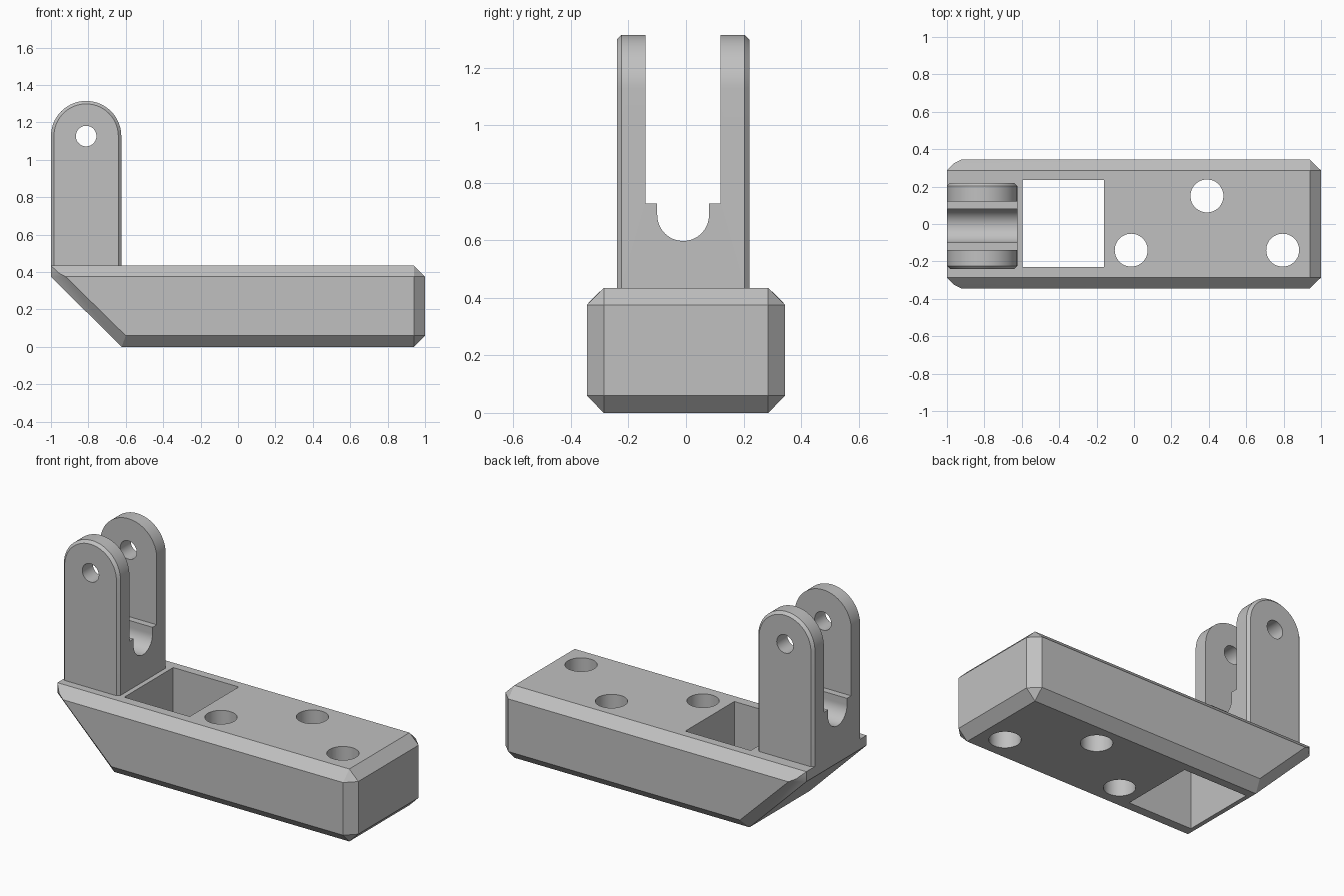
import bpy, bmesh
from math import sin, cos, pi, radians
from mathutils import Vector

if "Cube" in bpy.data.objects:
    bpy.data.objects.remove(bpy.data.objects["Cube"], do_unlink=True)

GREY = (0.53, 0.53, 0.53, 1)
grey = bpy.data.materials.new("plain grey")
grey.use_nodes = True
grey.diffuse_color = GREY
grey.node_tree.nodes["Principled BSDF"].inputs["Base Color"].default_value = GREY


def make_object(name, bm):
    bmesh.ops.recalc_face_normals(bm, faces=bm.faces)
    mesh = bpy.data.meshes.new(name)
    bm.to_mesh(mesh)
    bm.free()
    mesh.materials.append(grey)
    obj = bpy.data.objects.new(name, mesh)
    bpy.context.collection.objects.link(obj)
    return obj


def loft(name, rings):
    """Skin matching rings of points and cap both ends."""
    bm = bmesh.new()
    loops = [[bm.verts.new(p) for p in ring] for ring in rings]
    n = len(loops[0])
    for a, b in zip(loops, loops[1:]):
        for i in range(n):
            j = (i + 1) % n
            bm.faces.new((a[i], a[j], b[j], b[i]))
    bm.faces.new(loops[0])
    bm.faces.new(loops[-1])
    return make_object(name, bm)


def arc(cx, cy, r, start, end, steps):
    angles = [start + (end - start) * i / steps for i in range(steps + 1)]
    return [(cx + r * cos(a), cy + r * sin(a)) for a in angles]


def rod(name, cx, cy, r, lo, hi, place):
    circle = arc(cx, cy, r, 0, 2 * pi, 48)[:-1]
    return loft(name, [[place(u, v, w) for u, v in circle] for w in (lo, hi)])


def cut(obj, cutters):
    bpy.context.view_layer.objects.active = obj
    for cutter in cutters:
        cutter.hide_render = True
        mod = obj.modifiers.new("cut", 'BOOLEAN')
        mod.operation, mod.solver, mod.object = 'DIFFERENCE', 'EXACT', cutter
        bpy.ops.object.modifier_apply(modifier=mod.name)
        bpy.data.objects.remove(cutter, do_unlink=True)


def smooth(obj):
    bpy.ops.object.select_all(action='DESELECT')
    obj.select_set(True)
    bpy.context.view_layer.objects.active = obj
    bpy.ops.object.shade_smooth_by_angle(angle=radians(25))


# Chamfered base block with sloping end: hull of the inner and outer outlines
inner = [(-1, .435), (-1, .375), (-.622, 0), (.94, 0), (1, .06), (1, .376), (.94, .435)]
outer = [(-.922, .376), (-.6, .06), (.94, .06), (.94, .376)]
bm = bmesh.new()
for side in (-1, 1):
    for outline, y in ((inner, .286), (outer, .345), ([(-.96, .396)], .326)):
        for x, z in outline:
            bm.verts.new((x, side * y, z))
bmesh.ops.convex_hull(bm, input=bm.verts)
bmesh.ops.dissolve_limit(bm, angle_limit=radians(1), verts=bm.verts, edges=bm.edges)
base = make_object("base_block", bm)

# Square window and bolt holes through the base
window = [(-.595, -.23), (-.16, -.23), (-.16, .235), (-.595, .235)]
cutters = [loft("window_cutter", [[(x, y, z) for x, y in window] for z in (-.2, .7)])]
for x, y in ((-.015, -.14), (.39, .15), (.795, -.14)):
    cutters.append(rod("bolt_cutter", x, y, .088, -.2, .7, lambda u, v, w: (u, v, w)))
cut(base, cutters)
smooth(base)

# Upright clevis with a round top and chamfered outer rims
CX, CZ, R, BEVEL = -.812, 1.127, .188, .016


def clevis_ring(y, r):
    top = arc(CX, CZ, r, 0, pi, 40)
    return [(x, y, z) for x, z in [(CX + r, .435)] + top + [(CX - r, .435)]]


clevis = loft("clevis", [clevis_ring(-.24, R - BEVEL), clevis_ring(-.24 + BEVEL, R),
                         clevis_ring(.22 - BEVEL, R), clevis_ring(.22, R - BEVEL)])

# Stepped slot with a round bottom, and the pin hole
slot = [(-.14, 1.5), (-.14, .728), (-.1, .728)]
slot += arc(-.01, .688, .09, pi, 2 * pi, 32)
slot += [(.08, .728), (.12, .728), (.12, 1.5)]
slot_cutter = loft("slot_cutter", [[(x, y, z) for y, z in slot] for x in (-1.2, -.4)])
pin_cutter = rod("pin_cutter", CX, CZ, .055, -.5, .5, lambda u, v, w: (u, w, v))
cut(clevis, [slot_cutter, pin_cutter])
smooth(clevis)
